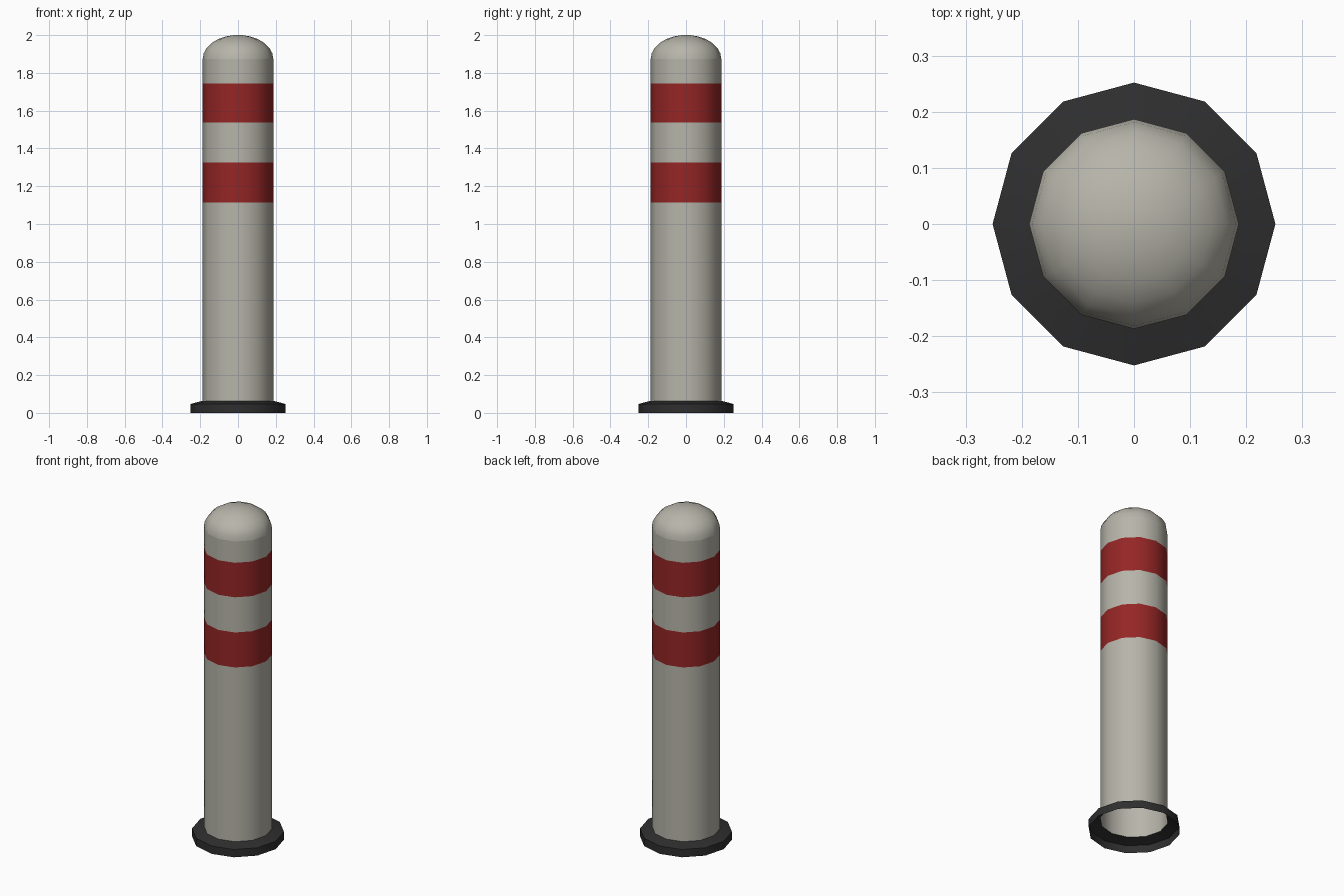
import bpy, bmesh, math

if "Cube" in bpy.data.objects:
    bpy.data.objects.remove(bpy.data.objects["Cube"])

SIDES = 12
R_POST, R_BASE = 0.187, 0.252
Z_POST, Z_DOME, Z_TOP = 0.064, 1.873, 2.0


def material(name, rgb):
    m = bpy.data.materials.new(name)
    m.diffuse_color = (*rgb, 1.0)
    m.use_nodes = True
    m.node_tree.nodes["Principled BSDF"].inputs["Base Color"].default_value = m.diffuse_color
    return m


grey = material("warm_grey_paint", (0.47, 0.46, 0.40))
red = material("red_stripe", (0.30, 0.019, 0.019))
black = material("black_rubber", (0.028, 0.028, 0.028))


def lathe(name, profile, mats, cap_top=False, rule=None):
    """Revolve (radius, z) points, listed bottom to top, into an open shell."""
    bm = bmesh.new()
    rings = [[bm.verts.new((r * math.cos(i * math.tau / SIDES),
                            r * math.sin(i * math.tau / SIDES), z))
              for i in range(SIDES)] for r, z in profile]
    for low, high in zip(rings, rings[1:]):
        for i in range(SIDES):
            j = (i + 1) % SIDES
            bm.faces.new((low[i], low[j], high[j], high[i]))
    if cap_top:
        bm.faces.new(rings[-1])
    if rule:
        for f in bm.faces:
            f.material_index = rule(f.calc_center_median().z)
    me = bpy.data.meshes.new(name)
    bm.to_mesh(me)
    bm.free()
    for m in mats:
        me.materials.append(m)
    ob = bpy.data.objects.new(name, me)
    bpy.context.collection.objects.link(ob)
    bpy.ops.object.select_all(action='DESELECT')
    ob.select_set(True)
    bpy.context.view_layer.objects.active = ob
    bpy.ops.object.shade_smooth_by_angle(angle=math.radians(35))
    return ob


# Hollow post with two red stripes
stripes = [(1.114, 1.325), (1.537, 1.745)]
heights = [Z_POST] + [z for s in stripes for z in s] + [Z_DOME]
lathe("post", [(R_POST, z) for z in heights], [grey, red],
      rule=lambda z: int(any(a < z < b for a, b in stripes)))

# Rounded top with a small flat cap
angles = [math.radians(83) * i / 6 for i in range(7)]
height = (Z_TOP - Z_DOME) / math.sin(angles[-1])
lathe("dome_cap", [(R_POST * math.cos(a), Z_DOME + height * math.sin(a))
                   for a in angles], [grey], cap_top=True)

# Hollow base collar: upright skirt and sloping top
base = lathe("base_collar", [(R_BASE, 0), (R_BASE, 0.047), (R_POST, Z_POST)], [black])
